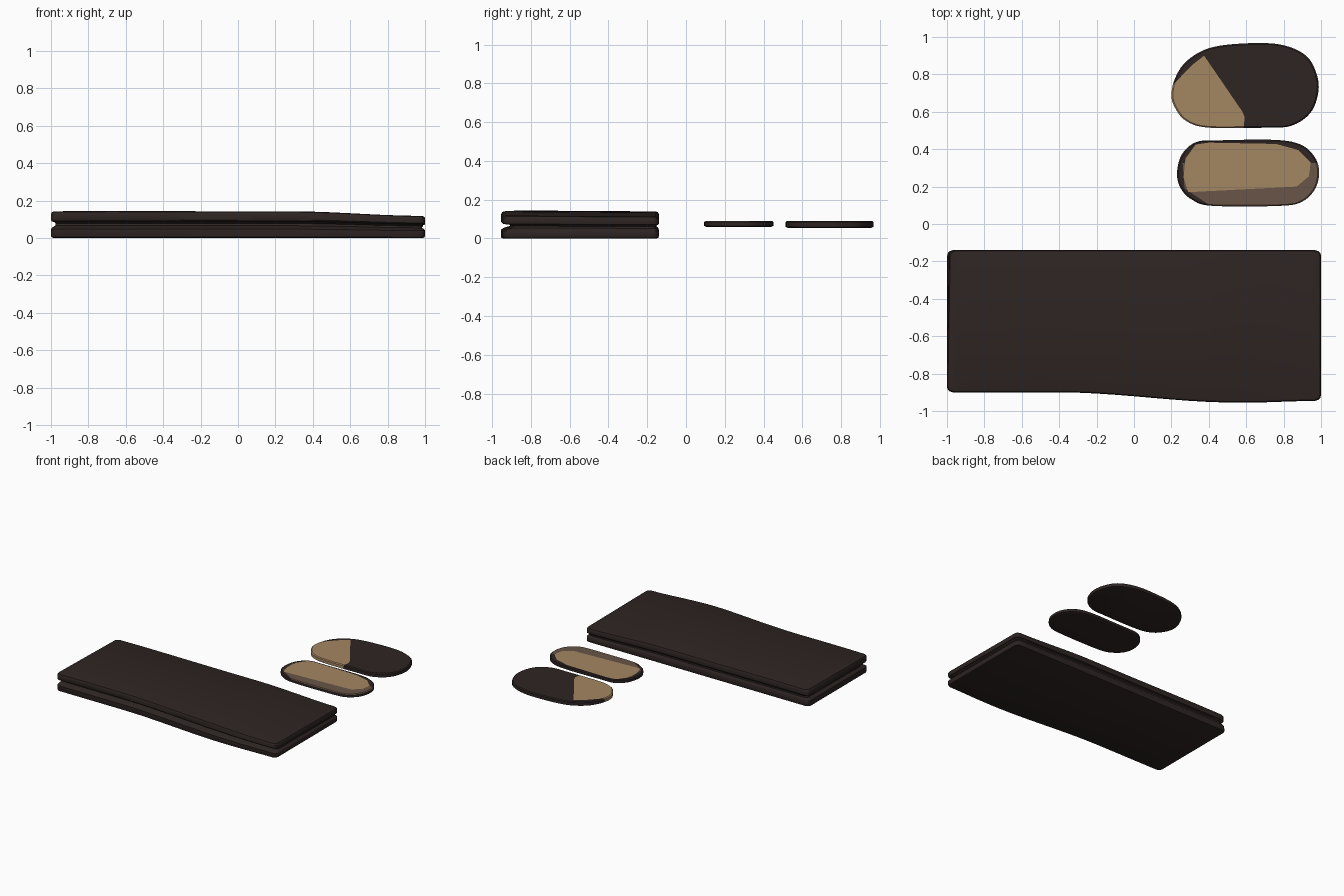
import bpy, bmesh, math
from mathutils import Vector

cube = bpy.data.objects.get("Cube")
if cube:
    bpy.data.objects.remove(cube, do_unlink=True)


def material(name, rgb):
    m = bpy.data.materials.new(name)
    m.use_nodes = True
    m.diffuse_color = (*rgb, 1)
    m.node_tree.nodes["Principled BSDF"].inputs["Base Color"].default_value = (*rgb, 1)
    return m


MATS = [material("dark brown", (0.027, 0.018, 0.017)),
        material("tan", (0.37, 0.24, 0.122)),
        material("mid brown", (0.14, 0.09, 0.065))]
DARK, TAN, BROWN = range(3)


def finish(bm, name):
    bmesh.ops.recalc_face_normals(bm, faces=bm.faces)
    mesh = bpy.data.meshes.new(name)
    bm.to_mesh(mesh)
    bm.free()
    for m in MATS:
        mesh.materials.append(m)
    obj = bpy.data.objects.new(name, mesh)
    bpy.context.collection.objects.link(obj)
    bpy.ops.object.select_all(action='DESELECT')
    obj.select_set(True)
    bpy.context.view_layer.objects.active = obj
    bpy.ops.object.shade_smooth_by_angle(angle=math.radians(35))
    return obj


def loft(bm, rings):
    """Skin between closed rings of points; returns the vertex rings."""
    loops = [[bm.verts.new(p) for p in ring] for ring in rings]
    for a, b in zip(loops, loops[1:]):
        for i in range(len(a)):
            j = (i + 1) % len(a)
            bm.faces.new((a[i], a[j], b[j], b[i]))
    return loops


def smoothstep(a, b, x):
    t = min(1, max(0, (x - a) / (b - a)))
    return t * t * (3 - 2 * t)


# Folded slab: two soft layers with a groove round the edge
def slab_ring(t, inset, groove):
    radius = 0.03
    ends = (0, 0.004, 0.012, 0.03)
    xs = [-1 + e for e in ends] + [-0.9 + 0.1 * i for i in range(19)] + [1 - e for e in reversed(ends)]
    front, back = [], []
    for x in xs:
        e = max(0, radius - (1 - abs(x)))
        corner = radius - math.sqrt(max(0, radius ** 2 - e ** 2))
        y0 = -0.9 - 0.055 * smoothstep(-0.4, 0.55, x) + 0.01 * smoothstep(0.6, 1, x)
        y0 += corner + inset + 0.05 * groove
        y1 = -0.14 - corner - inset - 0.015 * groove
        side = inset + (0.025 if x < 0 else 0.018) * groove
        px = x * (1 - side)
        top = 0.15 - 0.008 * smoothstep(0, -1, -x - 1) - 0.024 * smoothstep(0.3, 1, x)
        top -= 0.006 * smoothstep(-0.5, -1, x) if x > 0 else 0.008 * x * x
        front.append((px, y0, t * top))
        back.append((px + (0.013 * t if x < -0.9 else 0), y1, t * (top - 0.005)))
    return front + back[::-1]


SECTION = [(0, 0.012, 0), (0.03, 0.003, 0), (0.09, 0, 0), (0.33, 0, 0), (0.4, 0, 0.3),
           (0.46, 0, 0.9), (0.54, 0, 1), (0.6, 0, 0.7), (0.63, 0, 0.1), (0.68, 0, 0),
           (0.9, 0, 0), (0.97, 0.005, 0), (1, 0.018, 0)]
bm = bmesh.new()
loops = loft(bm, [slab_ring(*s) for s in SECTION])
for cap in (loops[0], loops[-1]):
    n = len(cap)
    for i in range(n // 2 - 1):
        bm.faces.new((cap[i], cap[i + 1], cap[n - 2 - i], cap[n - 1 - i]))
finish(bm, "folded_slab")


def smooth_outline(points, steps=5):
    """Closed Catmull-Rom curve through the points."""
    pts = [Vector(p) for p in points]
    n, out = len(pts), []
    for i in range(n):
        a, b, c, d = (pts[(i + k) % n] for k in (-1, 0, 1, 2))
        for s in range(steps):
            t = s / steps
            out.append(0.5 * (2 * b + (c - a) * t + (2 * a - 5 * b + 4 * c - d) * t ** 2
                              + (3 * b - a - 3 * c + d) * t ** 3))
    return out


def paint(bm, line, mat, top_only):
    """Cut along a clockwise convex line and colour dark faces inside it."""
    planes = []
    for a, b in zip(line, line[1:]):
        a, b = Vector((*a, 0)), Vector((*b, 0))
        d = b - a
        planes.append((a, Vector((d.y, -d.x, 0)).normalized()))
    for co, no in planes:
        bmesh.ops.bisect_plane(bm, geom=bm.verts[:] + bm.edges[:] + bm.faces[:],
                               plane_co=co, plane_no=no, dist=1e-5)
    bm.normal_update()
    limit = 0.3 if top_only else -0.3
    for f in bm.faces:
        c = f.calc_center_median()
        if f.material_index == DARK and f.normal.z > limit and all((c - co).dot(no) > 0 for co, no in planes):
            f.material_index = mat


def pad(name, outline, bottom, top, patches, top_only):
    pts = smooth_outline(outline)
    mid = sum(pts, Vector((0, 0))) / len(pts)
    levels = [(bottom, 0.012), (bottom + 0.005, 0), (top - 0.006, 0), (top, 0.008)]
    rings = []
    for z, inset in levels:
        rings.append([(*(p + (mid - p).normalized() * inset), z) for p in pts])
    bm = bmesh.new()
    loops = loft(bm, rings)
    bm.faces.new(loops[0])
    bm.faces.new(loops[-1])
    bmesh.ops.recalc_face_normals(bm, faces=bm.faces)
    for mat, line in patches:
        paint(bm, line, mat, top_only)
    return finish(bm, name)


# Large oval pad with a tan end
pad("large_pad",
    [(0.2, 0.69), (0.22, 0.78), (0.28, 0.87), (0.4, 0.94), (0.58, 0.965), (0.78, 0.96), (0.92, 0.9),
     (0.98, 0.79), (0.983, 0.69), (0.94, 0.59), (0.84, 0.525), (0.7, 0.515), (0.4, 0.515),
     (0.28, 0.55), (0.22, 0.62)],
    0.055, 0.09,
    [(TAN, [(0.2, 0.735), (0.31, 0.85), (0.375, 0.9), (0.58, 0.6), (0.592, 0.57), (0.585, 0.5)])],
    False)

# Small oval pad with a tan panel and a brown margin
pad("small_pad",
    [(0.23, 0.27), (0.255, 0.37), (0.33, 0.437), (0.45, 0.447), (0.75, 0.45), (0.89, 0.425), (0.965, 0.36),
     (0.99, 0.28), (0.97, 0.19), (0.9, 0.12), (0.78, 0.097), (0.42, 0.097), (0.31, 0.13), (0.25, 0.19)],
    0.06, 0.09,
    [(TAN, [(0.29, 0.17), (0.265, 0.25), (0.275, 0.35), (0.33, 0.425), (0.4, 0.435), (0.76, 0.428),
            (0.88, 0.395), (0.945, 0.33), (0.935, 0.255), (0.87, 0.2), (0.29, 0.17)]),
     (BROWN, [(0.42, 0.09), (0.27, 0.19), (0.26, 0.325), (1.0, 0.325)])],
    True)
